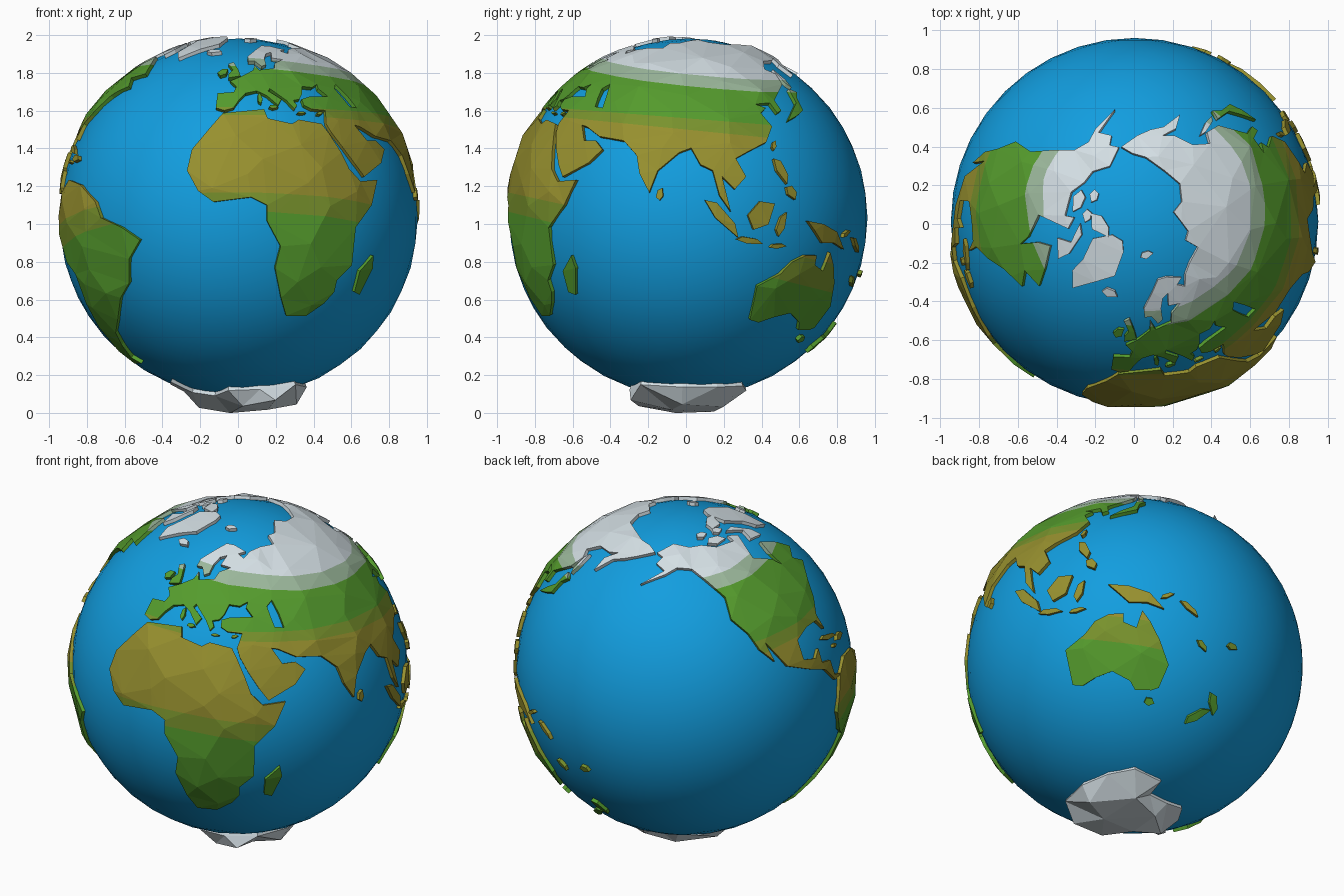
import bpy, bmesh, math, random
from mathutils import Vector
from mathutils.geometry import delaunay_2d_cdt

random.seed(4)
CENTRE = Vector((0.003, 0.012, 1.033))
SEA, EDGE, TOP = 0.949, 0.967, 0.976     # ocean, coast and inland radii


def material(name, r, g, b):
    m = bpy.data.materials.new(name)
    m.diffuse_color = (r, g, b, 1)
    return m


blue = material("ocean blue", 0.006, 0.34, 0.74)
LAND = [material("snow white", 0.66, 0.74, 0.78),
        material("pale tundra", 0.33, 0.48, 0.33),
        material("forest green", 0.09, 0.33, 0.026),
        material("olive green", 0.19, 0.29, 0.026),
        material("dry olive", 0.31, 0.28, 0.028)]
# climate borders from north to south: height, x tilt, y tilt
BORDERS = [(1.842, -.08, -.095), (1.785, -.08, -.095), (1.56, 0, -.08),
           (1.50, 0, -.10), (0.96, 0, -.22), (0.83, 0, -.25)]
BANDS = [0, 1, 2, 3, 4, 3, 2]


def direction(lon, lat):
    a, b = math.radians(lon), math.radians(lat)
    return Vector((math.sin(a) * math.cos(b), -math.cos(a) * math.cos(b), math.sin(b)))


# evenly spread points, used as inland vertices
SPREAD = []
for i in range(330):
    z = 1 - 2 * (i + 0.5) / 330
    a = i * 2.399963 + random.uniform(-.1, .1)
    r = math.sqrt(1 - z * z)
    SPREAD.append(Vector((r * math.cos(a), r * math.sin(a), z)))


def plate(bm, outline, top):
    """Raised land plate: outline is lon, lat, lon, lat ..."""
    dirs = [direction(a, b) for a, b in zip(outline[::2], outline[1::2])]
    c = sum(dirs, Vector()).normalized()
    e = (Vector((0, 0, 1)).cross(c) if abs(c.z) < 0.95 else Vector((0, 1, 0)).cross(c)).normalized()
    n = c.cross(e)

    def flat(d):
        p = Vector((d.dot(e), d.dot(n)))
        if p.length > 1e-9:
            p = p.normalized() * c.angle(d)
        return p

    pts = [flat(d) for d in dirs]
    area = sum(p.x * q.y - q.x * p.y for p, q in zip(pts, pts[1:] + pts[:1]))
    if area < 0:
        pts.reverse()
    count = len(pts)
    coast = pts[:]
    for d in SPREAD:
        if d.dot(c) > 0.1:
            p = flat(d)
            if min((p - q).length for q in coast) > 0.065:
                pts.append(p)
    out = delaunay_2d_cdt(pts, [], [list(range(count))], 1, 1e-5)
    verts = {}
    faces = []
    for tri in out[2]:
        for k in tri:
            if k not in verts:
                p = out[0][k]
                rho = max(p.length, 1e-9)
                d = c * math.cos(rho) + (e * p.x + n * p.y) * (math.sin(rho) / rho)
                verts[k] = bm.verts.new(d)
        f = bm.faces.new([verts[k] for k in tri])
        f.normal_update()
        if f.normal.dot(c) < 0 and f.normal.dot(f.calc_center_median()) < 0:
            f.normal_flip()
        faces.append(f)
    rim = [ed for ed in {ed for f in faces for ed in f.edges} if ed.is_boundary]
    rim_verts = {v for ed in rim for v in ed.verts}
    low = {v: bm.verts.new(CENTRE + v.co * 0.925) for v in rim_verts}
    for v in verts.values():
        v.co = CENTRE + v.co * (EDGE if v in rim_verts else top + random.uniform(-.005, .004))
    for ed in rim:
        lp = ed.link_loops[0]
        a, b = lp.vert, lp.link_loop_next.vert
        bm.faces.new((b, a, low[a], low[b]))


def land(name, *outlines, top=TOP, snow=False):
    bm = bmesh.new()
    for o in outlines:
        plate(bm, o, top)
    if not snow:
        for z, sx, sy in BORDERS:
            bmesh.ops.bisect_plane(bm, geom=bm.verts[:] + bm.edges[:] + bm.faces[:], dist=1e-5,
                                   plane_co=(0, 0, z), plane_no=Vector((-sx, -sy, 1)).normalized())
        for f in bm.faces:
            p = f.calc_center_median()
            f.material_index = BANDS[sum(p.z < z + sx * p.x + sy * p.y for z, sx, sy in BORDERS)]
    me = bpy.data.meshes.new(name)
    bm.to_mesh(me)
    bm.free()
    for m in LAND:
        me.materials.append(m)
    bpy.context.collection.objects.link(bpy.data.objects.new(name, me))


def isle(lon, lat, length, width, turn):
    """Rough five-sided island, sizes in degrees."""
    t = math.radians(turn)
    out = []
    for u, v in ((-1, -.2), (-.2, -.9), (1, -.3), (.5, .8), (-.6, .9)):
        x, y = u * length / 2, v * width / 2
        out += [lon + (x * math.cos(t) - y * math.sin(t)) / math.cos(math.radians(lat)),
                lat + x * math.sin(t) + y * math.cos(t)]
    return out


# ocean
bpy.ops.mesh.primitive_ico_sphere_add(subdivisions=4, radius=SEA, location=CENTRE)
ocean = bpy.context.object
ocean.name = "ocean"
ocean.data.materials.append(blue)
bpy.ops.object.shade_smooth()

# continents
land("africa", [-17, 15, -16, 22, -10, 30, -6, 35, 10, 36.5, 11, 33, 20, 31, 23, 32.5, 32, 31,
                34, 27.5, 37, 21, 39, 15.5, 43, 11.5, 51, 12, 47, 4, 40, -3, 40, -15, 35, -20,
                35, -24, 32, -28, 26, -32.5, 18, -32.5, 15, -26, 12, -16, 13.5, -9, 9, -1,
                9, 4, 4, 6.5, -8, 5, -13, 8.5])
land("europe", [-9, 37, -9, 43, -2, 43.5, -1, 46, -4, 48.5, 2, 51, 8, 54, 9, 57, 11, 54, 20, 55,
                22, 58, 29, 60, 22, 61, 25, 65, 20, 64, 17, 61, 16, 57, 13, 56, 10, 59, 6, 59,
                6, 62, 14, 67, 22, 70.5, 30, 70, 40, 67, 34, 66, 38, 64, 44, 67, 54, 68.5,
                56, 58, 52, 51, 51, 47, 48, 45, 49, 41, 41, 41.5, 38, 45, 39, 47, 35, 45.5,
                30, 46, 28, 42.5, 26, 40.5, 23, 40, 24, 38, 22.5, 36.5, 20, 40, 14, 45, 13, 44,
                18, 40.5, 16, 38, 12, 42, 8, 44, 3, 43, 0, 40, -2, 37, -5.5, 36])
land("asia", [54, 68.5, 68, 68.5, 70, 73, 80, 73, 90, 75.5, 104, 77.5, 113, 74, 130, 71.5,
              150, 71.5, 170, 69.5, 182, 68.5, 190, 66, 178, 62.5, 170, 60, 163, 58, 157, 51.5,
              156, 57, 162, 61, 155, 59.5, 143, 59, 136, 54.5, 141, 52, 139, 47, 128, 40,
              129, 36, 126.5, 35, 125, 39, 118, 38.5, 122, 37, 119, 35, 122, 30, 118, 24.5,
              110, 21, 106, 19, 109, 13, 105, 9, 101, 13, 103.5, 2, 100, 7, 98, 15, 94, 17,
              91, 22.5, 87, 21, 80, 15, 77.5, 8, 74, 14, 72.5, 20, 67, 25, 57, 26.5, 50, 30,
              47.5, 30.5, 40, 32, 34, 31, 36, 36, 30, 36.5, 27, 38, 27, 40.5, 31, 41.5,
              41, 41.5, 49, 41, 50, 37.5, 54, 37, 53, 42, 51, 47, 52, 51, 56, 58])
land("arabia", [34, 31, 40, 32, 47.5, 30.5, 51, 25, 56, 25, 59.5, 22, 55, 17.5, 45, 13,
                42, 17, 38, 23, 35, 28])
land("north_america", [-168, 66, -156, 71, -140, 69.5, -128, 70, -115, 68, -95, 68, -94, 71,
                       -84, 69, -94, 59, -82, 55, -79, 51.5, -78, 58, -74, 62, -66, 59,
                       -62, 57, -56, 52, -66, 50, -60, 46, -66, 44, -70, 42, -76, 36, -81, 31,
                       -80, 25.5, -83, 29.5, -90, 29.5, -97, 27, -97, 20, -91, 18.5, -88, 21,
                       -88, 16, -83, 15, -82, 9.5, -77.5, 8, -82, 7.5, -87, 13, -95, 16,
                       -105, 20, -112, 30, -110, 23, -115, 28, -118, 34, -124, 40, -124, 48,
                       -132, 55, -140, 60, -150, 60.5, -157, 57.5, -170, 52.5, -158, 59,
                       -165, 61.5, -162, 64.5])
land("south_america", [-78, 8, -72, 12, -62, 10.5, -52, 5, -49, 0, -40, -3, -33, -7, -38, -13,
                       -40, -21, -46, -26, -53, -34, -60, -39, -63, -44, -66, -50, -62, -53,
                       -71, -53, -74, -47, -73, -37, -71, -28, -70, -18, -76, -14, -81, -5,
                       -80, 1])
land("australia", [114, -22, 114, -34, 118, -35, 124, -33, 131, -31.5, 138, -35, 140, -38,
                   147, -38, 150, -37, 153, -29, 149, -21, 145.5, -15, 142.5, -11, 140.5, -17,
                   136, -15, 136, -12, 131, -12, 126, -14, 122, -18])
land("antarctica", [-58, -64, -60, -73, -35, -77, -10, -71, 20, -70, 50, -66, 85, -68, 115, -68,
                    140, -67, 168, -71, 165, -78, -155, -78, -130, -74, -100, -73, -75, -72,
                    -66, -66], top=1.033, snow=True)

# larger northern islands
land("greenland", [-43, 61, -52, 65, -54, 70, -68, 76, -60, 82, -32, 83, -20, 80, -20, 72,
                   -33, 67.5], snow=True)
land("arctic_islands", [-64, 63, -78, 65, -72, 69, -88, 73, -76, 73, -64, 67],
     isle(-82, 79, 9, 5, 30), isle(-110, 71, 7, 4, 0), isle(-122, 75, 4, 3, 20),
     isle(-97, 75, 4, 3, 0), isle(20, 79, 4, 2.5, 0), isle(-19, 66, 5, 3, 0), snow=True)
land("british_isles", [-5, 50, 1, 51, 0, 54, -3, 58.5, -6, 57.5, -3, 54, -5, 52],
     isle(-8, 53, 4, 3, 60))

# island groups
land("east_asian_islands", [130, 32, 136, 34, 141, 36, 142, 41, 145, 43.5, 141, 45, 139.5, 39,
                            135, 36], isle(143, 50, 9, 1.8, 95), isle(121, 23.5, 3.5, 1.6, 70))
land("south_east_asian_islands", isle(101, 0, 16, 4, -47), isle(114, 1, 11, 8, 50),
     isle(110, -7.3, 9, 2.2, -8), isle(121, -2, 8, 3, 70), isle(122, 15, 9, 3.5, -65),
     isle(125, 8, 5, 3.5, -50), isle(120, -9, 6, 1.6, 5), isle(81, 7.5, 4, 2.4, 80))
land("pacific_islands", [131, -1, 138, -2, 145, -4.5, 150, -10, 144, -8, 138, -8, 134, -4],
     isle(151, -5, 5, 1.6, 25), isle(159, -8.5, 8, 2, -35), isle(165, -20.5, 5, 2, -40),
     isle(177, -18, 4, 2.5, 0))
land("southern_islands", isle(170.5, -44, 10, 3.2, 45), isle(176, -38.5, 8, 3.2, -60),
     isle(146.5, -42, 3.5, 3, 0), [49, -12, 50, -16, 47, -25, 44, -24, 44, -17])
land("caribbean_islands", isle(-79, 22, 10, 2, -14), isle(-71, 19, 6, 2.5, 0),
     isle(-77, 18, 2.5, 1.4, 0))
land("mediterranean_islands", isle(9, 41, 4.5, 1.6, 90), isle(14, 37.5, 3, 1.6, 0),
     isle(33, 35, 2.5, 1.2, 15), isle(25, 35.2, 3, 1, 0))
